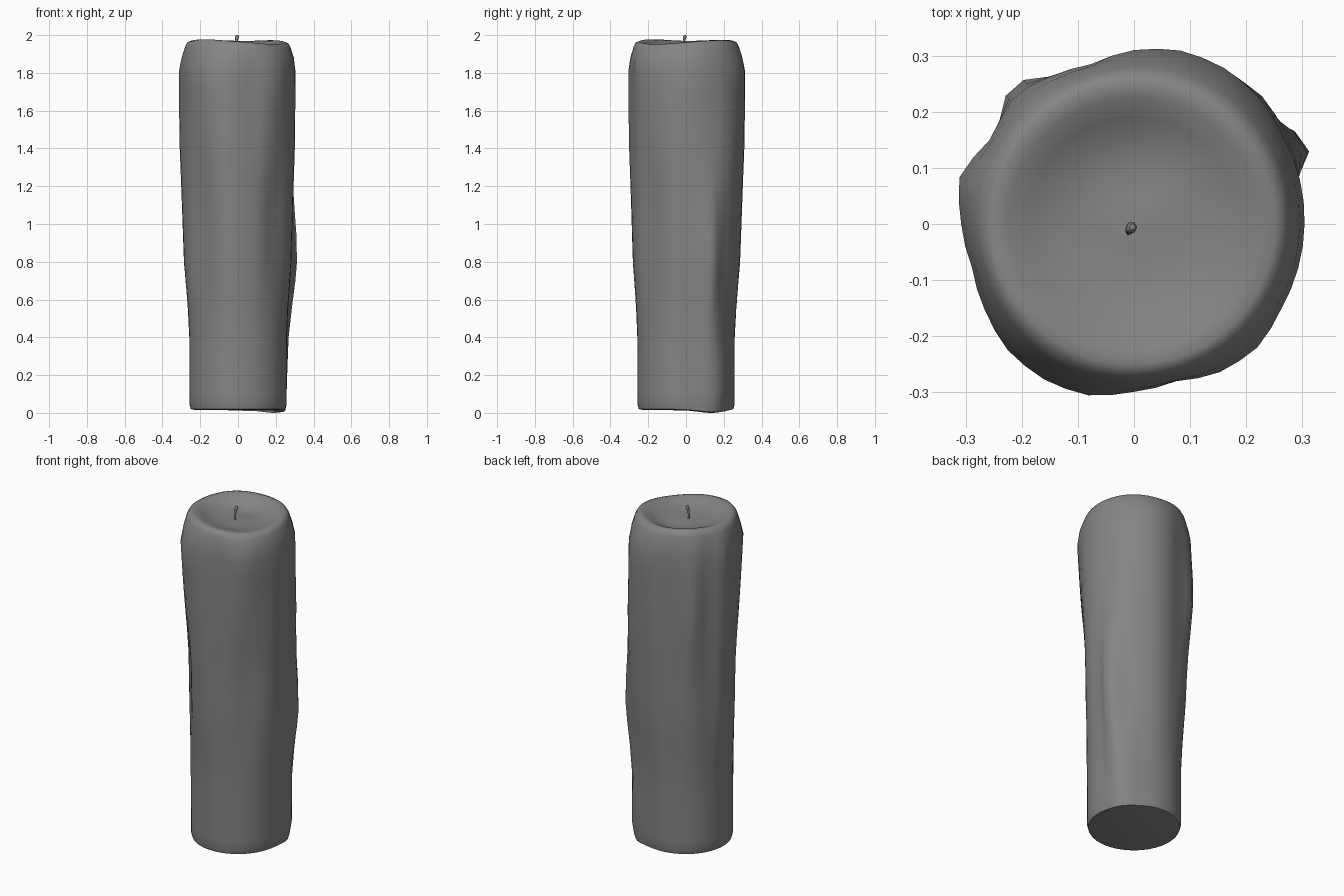
import bpy, bmesh, math

if "Cube" in bpy.data.objects:
    bpy.data.objects.remove(bpy.data.objects["Cube"])

# Widest outline radius every 15 degrees (counter-clockwise from +x)
OUT = [.304, .306, .308, .316, .321, .320, .310, .295, .302, .305, .298, .322,
       .308, .299, .307, .318, .320, .316, .299, .290, .305, .311, .303, .303]
# How far the melted outline has swelled from the round base, by height
SWELL = [(0, 0), (.45, .02), (.8, .55), (1.2, .8), (1.45, .97), (1.8, 1), (2, 1)]
SWELL_FRONT = [(0, 0), (1.1, .06), (1.45, .65), (1.8, 1), (2, 1)]
# Wax runs: angle, angular width, height, vertical spread, amount
DRIPS = [(25, 9, .8, .38, .055), (131, 7, 1.45, .3, .03), (36, 17, .18, .42, .038),
         (42, 12, 1.2, .35, .015)]
N = 48


def lerp_table(tab, z):
    for (a, va), (b, vb) in zip(tab, tab[1:]):
        if z <= b:
            return va + (vb - va) * (z - a) / (b - a)
    return tab[-1][1]


def bump(deg, centre, width):
    d = (deg - centre + 180) % 360 - 180
    return math.exp(-(d / width) ** 2)


def side_radius(deg, z):
    k = deg / 15
    i = int(k)
    wide = OUT[i % 24] + (OUT[(i + 1) % 24] - OUT[i % 24]) * (k - i)
    f = min(1, bump(deg, 222, 22) + bump(deg, 315, 22))
    s = (1 - f) * lerp_table(SWELL, z) + f * lerp_table(SWELL_FRONT, z)
    r = .257 + (wide - .257) * s
    for a, w, zc, zw, amt in DRIPS:
        r += amt * bump(deg, a, w) * math.exp(-((z - zc) / zw) ** 2)
    return r


def rim_height(deg):
    return 1.965 + .013 * bump(deg, 225, 35) + .010 * bump(deg, 130, 40) \
        + .008 * bump(deg, 45, 30) - .013 * bump(deg, 320, 35)


# Candle body: stacked rings up the side, over the rim and into the melted pool
bm = bmesh.new()
rings = []


def ring(fn):
    vs = []
    for j in range(N):
        deg = 360 * j / N
        r, z = fn(deg)
        a = math.radians(deg)
        vs.append(bm.verts.new((r * math.cos(a), r * math.sin(a), z)))
    rings.append(vs)


foot = lambda d: .016 * (1 - bump(d, 36, 28))
ring(lambda d: (.23, foot(d)))
ring(lambda d: (.25 + .025 * bump(d, 36, 20), foot(d) + .004))
ring(lambda d: (side_radius(d, .04) - .008 * bump(d, 36, 20), foot(d) + .03))
for z in (.1, .25, .4, .55, .7, .8, .95, 1.1, 1.25, 1.4, 1.55, 1.7, 1.81):
    ring(lambda d: (side_radius(d, z), z))
ring(lambda d: (side_radius(d, 1.88) * .5 + .5 * .287, 1.88))
ring(lambda d: (.279 + .2 * (side_radius(d, 1.9) - .305), rim_height(d) - .03))
ring(lambda d: (.267, rim_height(d) - .007))
ring(lambda d: (.250, rim_height(d)))
ring(lambda d: (.225, rim_height(d) - .005))
for r, depth, blend in ((.19, .018, .7), (.15, .032, .4), (.1, .041, .2), (.05, .043, 0)):
    ring(lambda d: (r, 1.966 - depth + blend * (rim_height(d) - 1.966)
                    - .012 * bump(d, 95, 50) * min(1, r / .12) * (.4 if r > .17 else 1)))
for lo, hi in zip(rings, rings[1:]):
    for j in range(N):
        k = (j + 1) % N
        bm.faces.new((lo[j], lo[k], hi[k], hi[j]))
bm.faces.new(rings[0][::-1])
tip = bm.verts.new((0, 0, 1.924))
for j in range(N):
    bm.faces.new((rings[-1][j], rings[-1][(j + 1) % N], tip))
mesh = bpy.data.meshes.new("candle_body")
bm.to_mesh(mesh)
bm.free()
body = bpy.data.objects.new("candle_body", mesh)
bpy.context.collection.objects.link(body)
bpy.context.view_layer.objects.active = body
body.select_set(True)
bpy.ops.object.shade_smooth_by_angle(angle=math.radians(60))

# Wick: thin bent tube with a thicker burnt tip
cu = bpy.data.curves.new("wick", 'CURVE')
cu.dimensions = '3D'
cu.bevel_depth = .009
cu.bevel_resolution = 1
cu.use_fill_caps = True
sp = cu.splines.new('POLY')
pts = [(-.008, -.014, 1.912, .75), (-.010, -.013, 1.94, .65), (-.009, -.011, 1.97, .7),
       (-.006, -.008, 1.985, 1.1), (-.004, -.006, 1.994, 1.1), (-.003, -.005, 2.0, .6)]
sp.points.add(len(pts) - 1)
for p, (x, y, z, r) in zip(sp.points, pts):
    p.co = (x, y, z, 1)
    p.radius = r
sp.use_smooth = True
wick = bpy.data.objects.new("wick", cu)
bpy.context.collection.objects.link(wick)

# Dark grey wax colour
wax = bpy.data.materials.new("dark_wax")
wax.diffuse_color = (.235, .235, .235, 1)
wax.use_nodes = True
wax.node_tree.nodes["Principled BSDF"].inputs["Base Color"].default_value = wax.diffuse_color
mesh.materials.append(wax)
cu.materials.append(wax)
